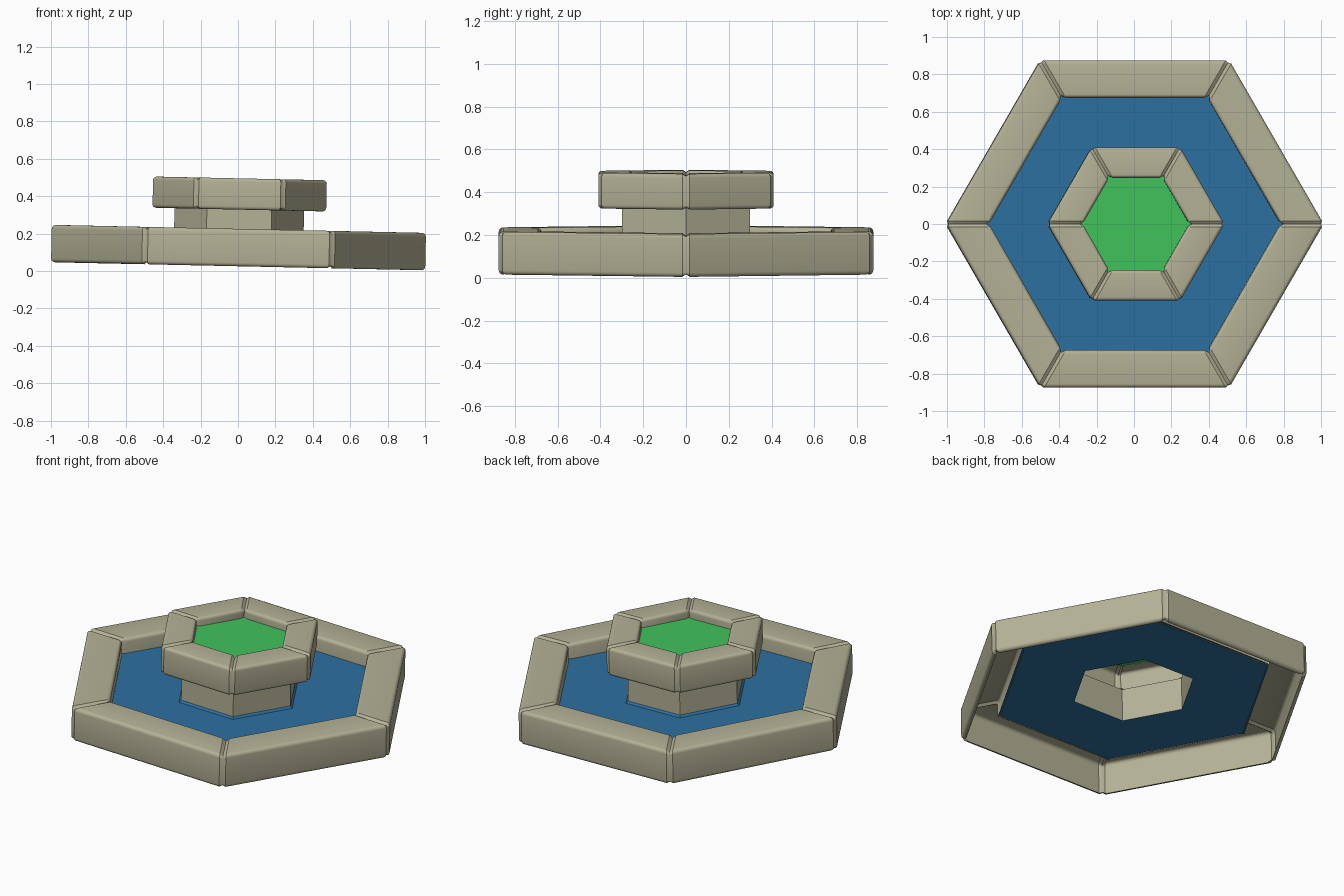
import bpy, bmesh, math
from mathutils import Vector

if "Cube" in bpy.data.objects:
    bpy.data.objects.remove(bpy.data.objects["Cube"])

TILT = 0.0215          # whole fountain leans slightly to the right
C30 = math.cos(math.radians(30))


def material(name, rgb):
    m = bpy.data.materials.new(name)
    m.diffuse_color = (*rgb, 1)
    m.use_nodes = True
    m.node_tree.nodes["Principled BSDF"].inputs["Base Color"].default_value = m.diffuse_color
    return m


stone = material("pale_stone", (0.456, 0.445, 0.305))
blue = material("blue_water", (0.026, 0.162, 0.352))
green = material("green_water", (0.051, 0.546, 0.107))


def finish(bm, name, mat, smooth=True):
    bmesh.ops.remove_doubles(bm, verts=bm.verts, dist=0.0002)
    me = bpy.data.meshes.new(name)
    bm.to_mesh(me)
    bm.free()
    me.materials.append(mat)
    ob = bpy.data.objects.new(name, me)
    bpy.context.collection.objects.link(ob)
    ob.rotation_euler.y = TILT
    if smooth:
        bpy.ops.object.select_all(action='DESELECT')
        ob.select_set(True)
        bpy.context.view_layer.objects.active = ob
        bpy.ops.object.shade_smooth_by_angle(angle=math.radians(28))
    return ob


def corner(apothem, k, z):
    a = math.radians(60 * k)
    r = apothem / C30
    return Vector((r * math.cos(a), r * math.sin(a), z))


def fillet(pts, rad, n=4):
    """Round the inner points of an (apothem, z) profile."""
    pts = [Vector(p) for p in pts]
    out = [pts[0]]
    for a, b, c in zip(pts, pts[1:], pts[2:]):
        p, q = b + (a - b).normalized() * rad, b + (c - b).normalized() * rad
        m = p + q - b
        for i in range(n + 1):
            t = math.pi / 2 * i / n
            out.append(m + (p - m) * math.cos(t) + (q - m) * math.sin(t))
    return out + [pts[-1]]


def hex_rim(name, pts, rad, gap, depth):
    """Six-sided rim swept from a profile, with a groove at every mitre."""
    prof = fillet(pts, rad)
    groove = []
    for i, p in enumerate(prof):
        t = (prof[min(i + 1, len(prof) - 1)] - prof[max(i - 1, 0)]).normalized()
        groove.append(p + Vector((-t.y, t.x)) * depth)
    bm = bmesh.new()
    for k in range(6):
        cols = [[], [], [], []]
        for p, g in zip(prof, groove):
            c0, c1 = corner(p.x, k, p.y), corner(p.x, k + 1, p.y)
            e = (c1 - c0).normalized() * gap
            row = (corner(g.x, k, g.y), c0 + e, c1 - e, corner(g.x, k + 1, g.y))
            for col, co in zip(cols, row):
                col.append(bm.verts.new(co))
        for a, b in zip(cols, cols[1:]):
            for i in range(len(prof) - 1):
                bm.faces.new((a[i], b[i], b[i + 1], a[i + 1]))
    return finish(bm, name, stone)


def hex_band(name, mat, a0, z0, a1, z1):
    """Six flat faces between two hexagons: a tube wall or a flat ring."""
    bm = bmesh.new()
    for k in range(6):
        bm.faces.new([bm.verts.new(c) for c in (
            corner(a0, k, z0), corner(a0, k + 1, z0),
            corner(a1, k + 1, z1), corner(a1, k, z1))])
    return finish(bm, name, mat, False)


# lower basin, open underneath
hex_rim("lower_basin_rim",
        [(0.850, 0.025), (0.875, 0.025), (0.875, 0.225), (0.675, 0.225), (0.675, 0.130)],
        0.020, 0.020, 0.012)
hex_band("lower_water", blue, 0.685, 0.135, 0.300, 0.135)

# hollow pedestal with a small blue lip where it meets the water
hex_band("pedestal", stone, 0.300, 0.135, 0.300, 0.331)
hex_band("lower_water_lip", blue, 0.312, 0.136, 0.301, 0.147)

# upper basin
hex_rim("upper_basin_rim",
        [(0.300, 0.328), (0.410, 0.328), (0.410, 0.495), (0.247, 0.495), (0.247, 0.440)],
        0.018, 0.018, 0.011)

# green pool surface
bm = bmesh.new()
bm.faces.new([bm.verts.new(corner(0.256, k, 0.445)) for k in range(6)])
finish(bm, "upper_water", green, False)
